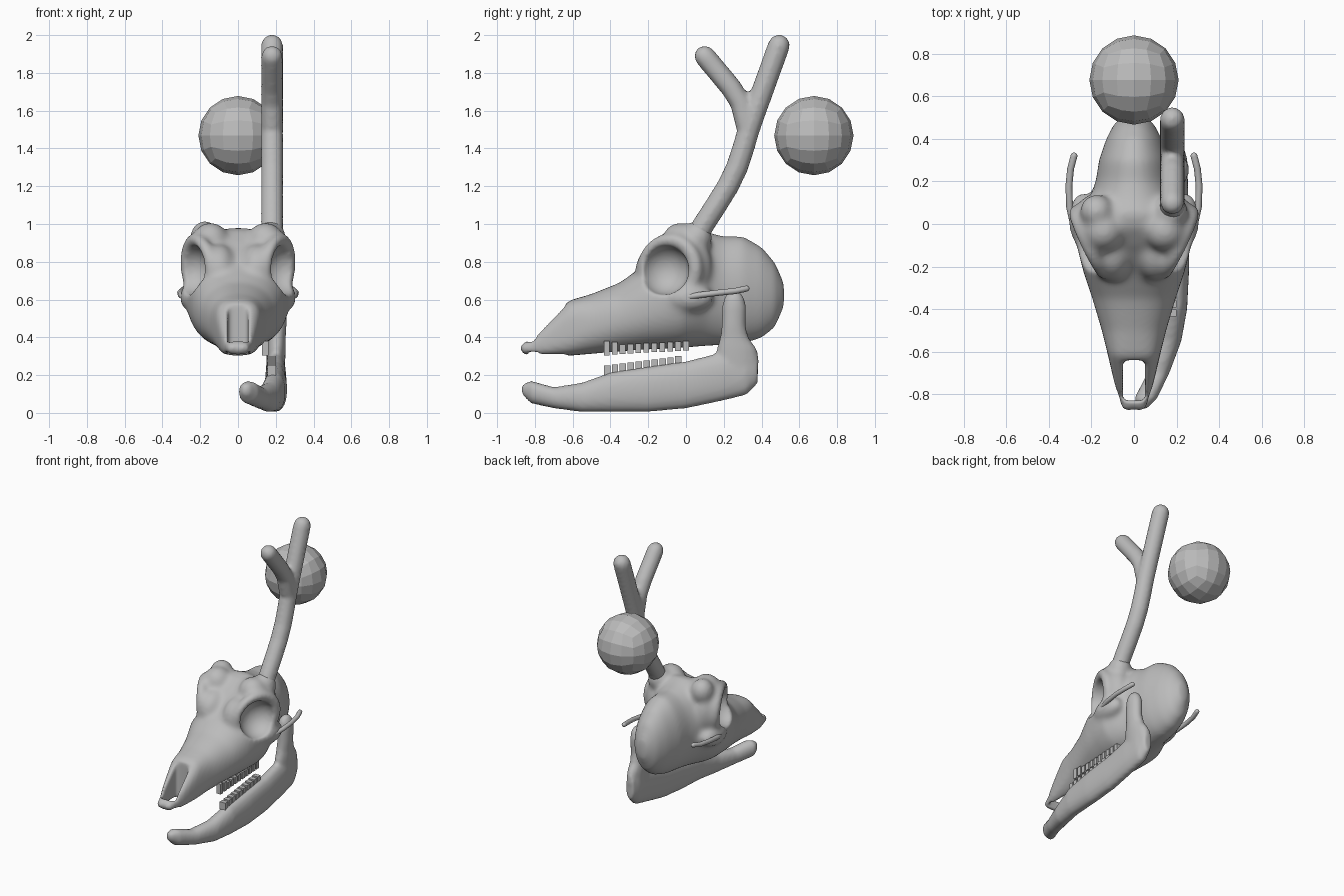
import bpy, bmesh, math
from mathutils import Vector, Matrix

if "Cube" in bpy.data.objects:
    bpy.data.objects.remove(bpy.data.objects["Cube"])

grey = bpy.data.materials.new("bone_grey")
grey.diffuse_color = (0.5, 0.5, 0.5, 1)
grey.use_nodes = True
grey.node_tree.nodes["Principled BSDF"].inputs["Base Color"].default_value = grey.diffuse_color


def make(name, bm, smooth=True):
    bmesh.ops.recalc_face_normals(bm, faces=bm.faces[:])
    me = bpy.data.meshes.new(name)
    bm.to_mesh(me)
    bm.free()
    me.materials.append(grey)
    ob = bpy.data.objects.new(name, me)
    bpy.context.collection.objects.link(ob)
    if smooth:
        me.shade_smooth()
    return ob


def fuse(ob, voxel, cutters=(), blend=4):
    """Fuse overlapping parts into one skin, soften, cut holes, then apply."""
    def skin(rounds):
        m = ob.modifiers.new("skin", 'REMESH')
        m.mode, m.voxel_size = 'VOXEL', voxel
        m = ob.modifiers.new("soften", 'SMOOTH')
        m.factor, m.iterations = 0.5, rounds
    skin(blend)
    for c in cutters:
        c.hide_render = True
        m = ob.modifiers.new("cut", 'BOOLEAN')
        m.operation, m.object, m.solver = 'DIFFERENCE', c, 'EXACT'
    if cutters:
        skin(5)
    dg = bpy.context.evaluated_depsgraph_get()
    me = bpy.data.meshes.new_from_object(ob.evaluated_get(dg))
    ob.modifiers.clear()
    ob.data = me
    me.materials.clear()
    me.materials.append(grey)
    me.shade_smooth()
    for c in cutters:
        bpy.data.objects.remove(c)


def loft(bm, rings, n=24):
    """rings: (centre, u axis, v axis, exponent)"""
    loops = []
    for c, u, v, e in rings:
        loop = []
        for i in range(n):
            a = 2 * math.pi * i / n
            co, si = math.cos(a), math.sin(a)
            k = 2 / e
            p = (Vector(c) + Vector(u) * math.copysign(abs(co) ** k, co)
                 + Vector(v) * math.copysign(abs(si) ** k, si))
            loop.append(bm.verts.new(p))
        loops.append(loop)
    for a, b in zip(loops, loops[1:]):
        for i in range(n):
            j = (i + 1) % n
            bm.faces.new((a[i], a[j], b[j], b[i]))
    bm.faces.new(loops[0])
    bm.faces.new(loops[-1])


def tube(bm, pts, r, n=12):
    """Round-ended tube along pts."""
    P = [Vector(p) for p in pts]
    rings = []
    for i, p in enumerate(P):
        t = (P[min(i + 1, len(P) - 1)] - P[max(i - 1, 0)]).normalized()
        u = Vector((1, 0, 0))
        u = (u - t * u.dot(t)).normalized()
        v = t.cross(u)
        caps = [(0, 1)]
        if i == 0:
            caps = [(-.97, .25), (-.7, .7), (0, 1)]
        elif i == len(P) - 1:
            caps = [(0, 1), (.5, .87), (.85, .53), (1, .1)]
        for d, s in caps:
            rings.append((p + t * r * d, u * r * s, v * r * s, 2))
    loft(bm, rings, n)


def ball(bm, c, s):
    bmesh.ops.create_uvsphere(bm, u_segments=24, v_segments=16, radius=1,
                              matrix=Matrix.Translation(c) @ Matrix.Diagonal((*s, 1)))


def box(bm, c, s):
    bmesh.ops.create_cube(bm, size=1, matrix=Matrix.Translation(c) @ Matrix.Diagonal((*s, 1)))


# Skull body: y, half width, bottom z, top z, squareness
bm = bmesh.new()
sections = [(-.865, .058, .31, .365, 3), (-.83, .066, .305, .385, 4), (-.75, .092, .3, .46, 4),
            (-.62, .122, .302, .595, 3.2), (-.5, .152, .312, .63, 2.4), (-.35, .197, .325, .69, 2.2),
            (-.22, .24, .335, .785, 2.3), (-.1, .27, .34, .905, 2.4), (-.02, .28, .345, .965, 2.4),
            (.05, .255, .35, .985, 2.2), (.12, .21, .355, .955, 2.1), (.2, .18, .358, .935, 2),
            (.3, .165, .365, .937, 2), (.4, .131, .395, .88, 2), (.47, .095, .45, .8, 2),
            (.52, .035, .56, .69, 2)]
loft(bm, [((0, y, (b + t) / 2), (w, 0, 0), (0, 0, (t - b) / 2), e)
          for y, w, b, t, e in sections], 40)
for s in (1, -1):
    # orbital rim
    u = Vector((s * .42, .9, 0)).normalized()
    nrm = Vector((s * .9, -.42, 0)).normalized()
    c = Vector((s * .206, -.085, .762))
    ring = []
    for i in range(32):
        a = 2 * math.pi * i / 32
        d = u * math.cos(a) + Vector((s * .1, 0, 1)) * math.sin(a)
        ring.append([bm.verts.new(c + d * (.153 + .038 * math.cos(b)) + nrm * .038 * math.sin(b))
                     for b in (k * math.pi / 5 for k in range(10))])
    for i in range(32):
        for k in range(10):
            A, B = ring[i], ring[(i + 1) % 32]
            bm.faces.new((A[k], A[(k + 1) % 10], B[(k + 1) % 10], B[k]))
    # bone behind and in front of the socket
    ball(bm, (s * .19, .02, .77), (.09, .12, .17))
    ball(bm, (s * .1, -.13, .755), (.1, .14, .14))
    # pedicles, brow, cheekbone and muzzle tip
    ball(bm, (s * .175, .06, .93), (.08, .08, .088))
    ball(bm, (s * .145, -.03, .905), (.1, .1, .103))
    ball(bm, (s * .24, .02, .61), (.068, .13, .075))
    ball(bm, (s * .032, -.855, .343), (.034, .03, .033))
skull = make("skull", bm)

# Cutters: eye sockets and nasal opening
cutters = []
for s in (1, -1):
    bm = bmesh.new()
    ball(bm, (s * .254, -.118, .757), (.13, .135, .132))
    cutters.append(make("socket_cutter", bm))
bm = bmesh.new()
box(bm, (0, -.735, .45), (.104, .19, .6))
cutters.append(make("nasal_cutter", bm))
fuse(skull, .0125, cutters, 18)

# Thin cheek arches behind the eyes
for s, side in ((1, "right"), (-1, "left")):
    bm = bmesh.new()
    tube(bm, [(s * .285, .0, .612), (s * .303, .08, .625), (s * .306, .18, .637),
              (s * .298, .26, .645), (s * .282, .32, .658)], .016)
    make("cheek_arch_" + side, bm)

# Antler: main beam and forward tine
bm = bmesh.new()
tube(bm, [(.18, .05, .92), (.18, .095, 1.0), (.18, .16, 1.1), (.18, .222, 1.2), (.18, .27, 1.3),
          (.18, .303, 1.4), (.18, .332, 1.5), (.18, .367, 1.6), (.18, .425, 1.76),
          (.18, .492, 1.945)], .059, 16)
tube(bm, [(.18, .32, 1.52), (.18, .29, 1.64), (.18, .24, 1.72), (.18, .1, 1.888)], .057, 16)
antler = make("antler", bm)
fuse(antler, .014, blend=5)

# Lower jaw, right half: body and upright branch
bm = bmesh.new()
body = [(-.87, .04, .125, .02, .025), (-.82, .055, .11, .054, .06), (-.7, .115, .08, .052, .056),
        (-.55, .165, .082, .058, .078), (-.4, .19, .11, .06, .105), (-.2, .2, .125, .06, .12),
        (0, .2, .148, .058, .125), (.2, .2, .195, .054, .13), (.32, .197, .215, .05, .12),
        (.38, .195, .24, .03, .085)]
loft(bm, [((x, y, z), (rx, 0, 0), (0, 0, rz), 2.2) for y, x, z, rx, rz in body])
branch = [(.15, .2, .25, .045, .09), (.27, .2, .272, .05, .117), (.34, .203, .268, .05, .105),
          (.4, .205, .256, .048, .075), (.46, .21, .252, .047, .064), (.56, .212, .255, .047, .064),
          (.605, .212, .255, .043, .054), (.635, .212, .255, .028, .036), (.645, .212, .255, .01, .012)]
loft(bm, [((x, y, z), (rx, 0, 0), (0, ry, 0), 2) for z, x, y, rx, ry in branch])
jaw = make("lower_jaw", bm)
fuse(jaw, .013, blend=5)

# Teeth: rows of small blocks on the right side
up, low = bmesh.new(), bmesh.new()
for i in range(11):
    y = -.42 + i * .042
    h = .075 if i == 0 else .065 if i == 1 else .05
    box(up, (.145, y, (.342 if i < 2 else .333 + i * .0022)), (.035, .03, h))
    if i < 10:
        box(low, (.178, y + .002, .223 + i * .0055), (.045, .034, .055))
make("upper_teeth", up, False)
make("lower_teeth", low, False)

# Floating faceted ball behind the antler
bm = bmesh.new()
bmesh.ops.create_cube(bm, size=2)
bmesh.ops.subdivide_edges(bm, edges=bm.edges[:], cuts=3, use_grid_fill=True)
for v in bm.verts:
    d = Vector([math.tan(k * math.pi / 4) for k in v.co]).normalized()
    v.co = Vector((0, .677, 1.468)) + d * .21
make("ball", bm, False)
